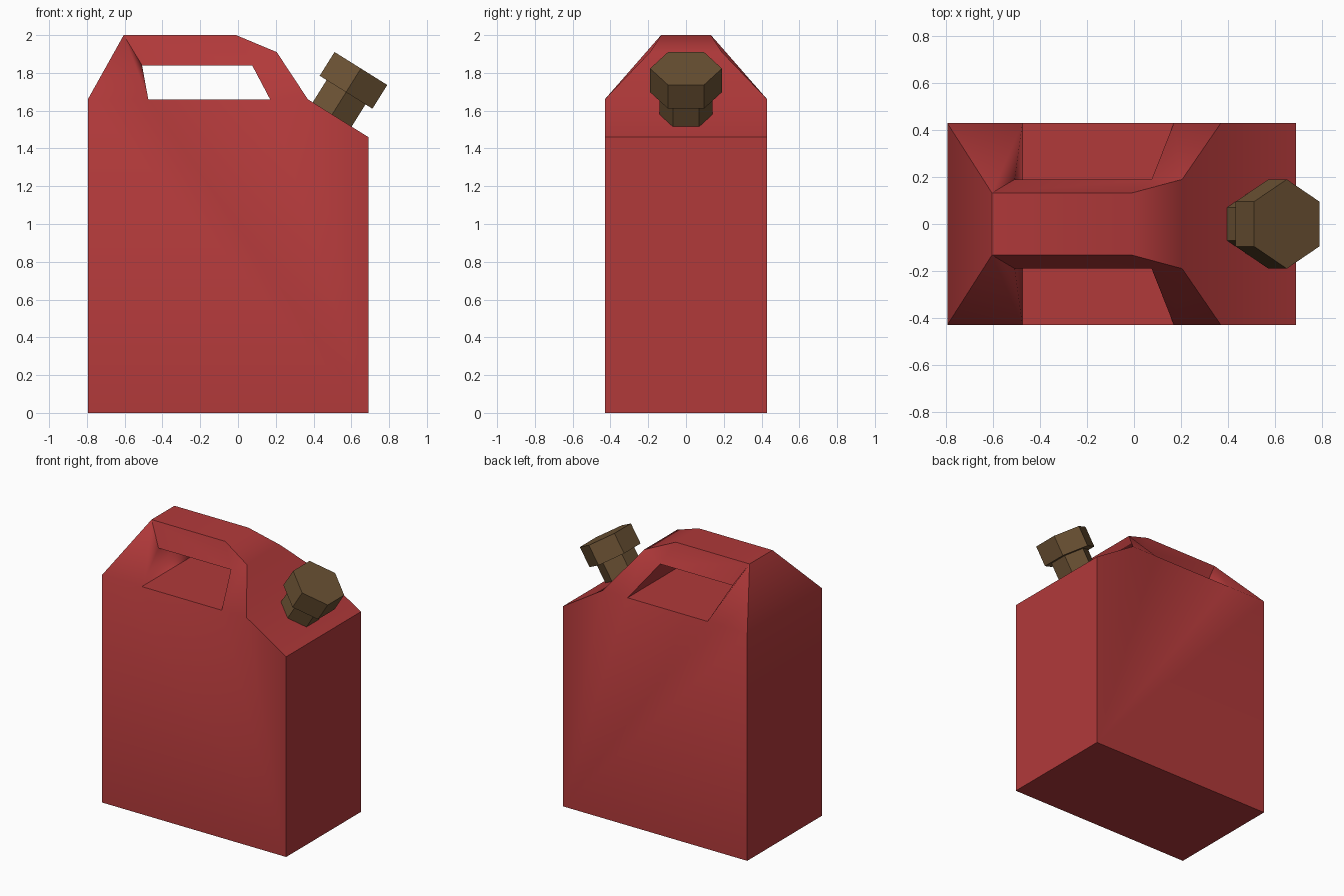
import bpy, bmesh, math
from mathutils import Vector

if "Cube" in bpy.data.objects:
    bpy.data.objects.remove(bpy.data.objects["Cube"])


def material(name, rgb):
    m = bpy.data.materials.new(name)
    m.diffuse_color = (*rgb, 1)
    m.use_nodes = True
    m.node_tree.nodes["Principled BSDF"].inputs["Base Color"].default_value = m.diffuse_color
    return m


red = material("red_plastic", (0.44, 0.041, 0.042))
brown = material("brown_cap", (0.148, 0.084, 0.034))


def finish(name, bm, mat):
    bmesh.ops.recalc_face_normals(bm, faces=bm.faces[:])
    me = bpy.data.meshes.new(name)
    bm.to_mesh(me)
    bm.free()
    ob = bpy.data.objects.new(name, me)
    bpy.context.collection.objects.link(ob)
    me.materials.append(mat)
    return ob


# Side points of the can: x, z, half width
outline = [(-0.795, 0, 0.43), (0.69, 0, 0.43), (0.69, 1.46, 0.43), (0.37, 1.66, 0.43),
           (0.205, 1.91, 0.19), (-0.01, 2.0, 0.132), (-0.605, 2.0, 0.132), (-0.795, 1.66, 0.43)]
# Handle opening
hole = [(-0.475, 1.66, 0.43), (-0.508, 1.84, 0.19), (0.075, 1.84, 0.19), (0.17, 1.66, 0.43)]

bm = bmesh.new()
points = outline + hole
sides = [[bm.verts.new((x, s * w, z)) for x, z, w in points] for s in (-1, 1)]

# Strips running across the can: outer skin and inside of the handle opening
for ring in (range(0, 8), range(8, 12)):
    ring = list(ring)
    for a, b in zip(ring, ring[1:] + ring[:1]):
        bm.faces.new((sides[0][a], sides[0][b], sides[1][b], sides[1][a]))

# Both sides: tank wall, rear pillar, grip, front pillar
for v in sides:
    for f in ((0, 1, 2, 3, 11, 8, 7), (7, 6, 8), (6, 9, 8), (6, 5, 10, 9),
              (5, 4, 10), (4, 3, 11, 10)):
        bm.faces.new([v[i] for i in f])

can = finish("can_body", bm, red)
bpy.context.view_layer.objects.active = can
can.select_set(True)
bpy.ops.object.shade_smooth_by_angle(angle=math.radians(55))

# Hexagonal spout neck and cap, tilted square to the sloping shoulder
axis = Vector((0.53, 0, 0.848)).normalized()
base = Vector((0.498, 0, 1.579))


def hexagon(name, radius, low, high):
    bm = bmesh.new()
    bmesh.ops.create_cone(bm, cap_ends=True, segments=6, radius1=radius,
                          radius2=radius, depth=high - low)
    # Put two corners on the y axis
    bm.verts.ensure_lookup_table()
    v = bm.verts[0].co
    turn = math.pi / 2 - math.atan2(v.y, v.x)
    for p in bm.verts:
        x = p.co.x * math.cos(turn) - p.co.y * math.sin(turn)
        y = p.co.x * math.sin(turn) + p.co.y * math.cos(turn)
        p.co.x, p.co.y = x, y
    ob = finish(name, bm, brown)
    ob.rotation_euler = (0, math.atan2(axis.x, axis.z), 0)
    ob.location = base + axis * (low + high) / 2


hexagon("spout_neck", 0.14, -0.01, 0.145)
hexagon("spout_cap", 0.19, 0.14, 0.288)
